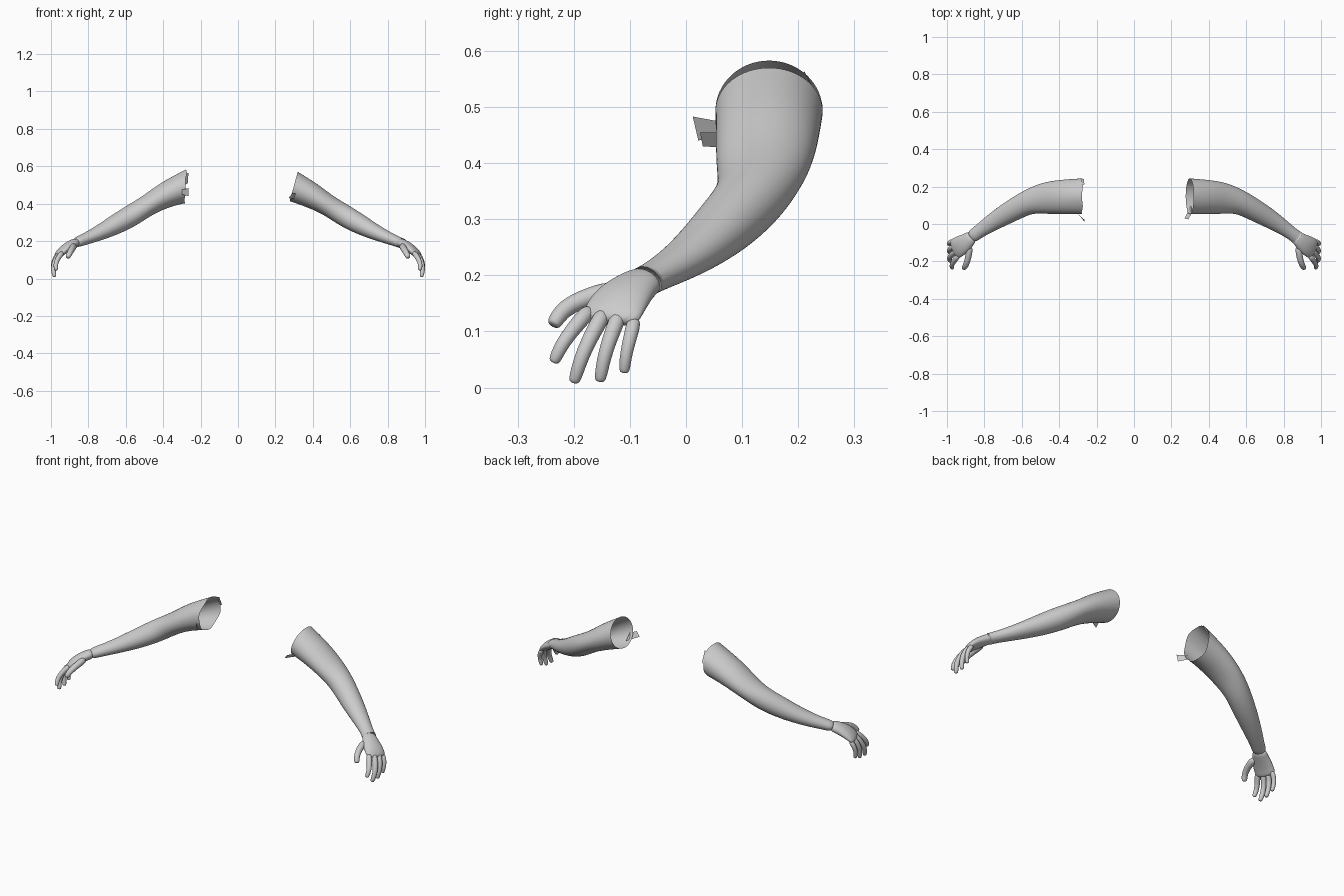
import bpy
import bmesh
from math import sin, cos, tau
from mathutils import Vector

cube = bpy.data.objects.get("Cube")
if cube:
    bpy.data.objects.remove(cube)

GREY = (0.6, 0.6, 0.6, 1)
skin = bpy.data.materials.new("plain grey")
skin.use_nodes = True
skin.diffuse_color = GREY
skin.node_tree.nodes["Principled BSDF"].inputs["Base Color"].default_value = GREY


def add_object(name, bm, levels):
    mesh = bpy.data.meshes.new(name)
    bm.to_mesh(mesh)
    bm.free()
    mesh.materials.append(skin)
    for face in mesh.polygons:
        face.use_smooth = True
    obj = bpy.data.objects.new(name, mesh)
    bpy.context.collection.objects.link(obj)
    if levels:
        sub = obj.modifiers.new("smooth", 'SUBSURF')
        sub.levels = sub.render_levels = levels
    return obj


def loft(name, sections, side, count, axis=None, rim=None, cap_start=False):
    """Skin elliptical sections (centre, half width, half thickness) along a path."""
    bm = bmesh.new()
    rings = []
    centres = [Vector(s[0]) for s in sections]
    last = len(centres) - 1
    for i, (_, wide, thick) in enumerate(sections):
        t = (centres[min(i + 1, last)] - centres[max(i - 1, 0)]).normalized()
        lat = Vector(axis) if axis else Vector((0, 0, 1)).cross(t)
        lat = (lat - t * lat.dot(t)).normalized()
        up = t.cross(lat)
        ring = []
        for k in range(count):
            a = tau * k / count
            p = centres[i] + lat * wide * cos(a) + up * thick * sin(a)
            if rim and i == 0:
                p = rim(a)
            ring.append(bm.verts.new((p.x * side, p.y, p.z)))
        rings.append(ring)
    for r, s in zip(rings, rings[1:]):
        for k in range(count):
            n = (k + 1) % count
            quad = [r[k], r[n], s[n], s[k]]
            bm.faces.new(quad if side < 0 else quad[::-1])
    ends = [rings[-1]] + ([rings[0]] if cap_start else [])
    for ring in ends:
        bm.faces.new(ring)
    if cap_start:
        bmesh.ops.recalc_face_normals(bm, faces=bm.faces)
    return add_object(name, bm, 2)


# Arm from shoulder cut to knuckles
ARM = [
    ((0.30, 0.148, 0.49), 0.099, 0.088),
    ((0.39, 0.145, 0.447), 0.094, 0.071),
    ((0.48, 0.138, 0.393), 0.087, 0.056),
    ((0.56, 0.122, 0.342), 0.067, 0.060),
    ((0.64, 0.078, 0.296), 0.061, 0.056),
    ((0.71, 0.038, 0.259), 0.054, 0.046),
    ((0.78, -0.006, 0.226), 0.044, 0.036),
    ((0.84, -0.048, 0.202), 0.035, 0.029),
    ((0.875, -0.075, 0.188), 0.037, 0.027),
]
HAND = [
    ((0.86, -0.063, 0.194), 0.033, 0.024),
    ((0.885, -0.085, 0.184), 0.041, 0.027),
    ((0.92, -0.112, 0.163), 0.054, 0.026),
    ((0.95, -0.129, 0.138), 0.057, 0.021),
    ((0.968, -0.137, 0.114), 0.052, 0.015),
]
PALM_AXIS = (0.4, 0.9, -0.15)

# Each finger: base, two joints, tip, thickness
FINGERS = {
    "index_finger": [(0.937, -0.168, 0.142), (0.961, -0.195, 0.112),
                     (0.976, -0.221, 0.078), (0.972, -0.235, 0.047), 0.0135],
    "middle_finger": [(0.950, -0.143, 0.138), (0.977, -0.164, 0.102),
                      (0.990, -0.186, 0.056), (0.981, -0.199, 0.012), 0.014],
    "ring_finger": [(0.960, -0.117, 0.134), (0.983, -0.132, 0.098),
                    (0.990, -0.146, 0.055), (0.981, -0.153, 0.014), 0.0135],
    "little_finger": [(0.965, -0.091, 0.125), (0.986, -0.098, 0.095),
                      (0.990, -0.107, 0.060), (0.983, -0.110, 0.029), 0.012],
    "thumb": [(0.878, -0.115, 0.175), (0.884, -0.172, 0.163),
              (0.897, -0.218, 0.142), (0.910, -0.236, 0.113), 0.017],
}


def left_rim(a):
    return Vector((0.298 + 0.022 * sin(a), 0.148 + 0.098 * cos(a), 0.492 + 0.08 * sin(a)))


def right_rim(a):
    ragged = 0.006 * sin(5 * a)
    return Vector((0.28 - 0.004 * sin(a) + ragged, 0.148 + 0.098 * cos(a), 0.493 + 0.092 * sin(a)))


def make_finger(name, data, side):
    *points, r = data
    p = [Vector(q) for q in points]
    tip = p[3] - p[2]
    path = [
        (p[0], r * 1.2), (p[1], r * 1.08), (p[2], r * 0.97),
        (p[3] - tip * 0.12, r * 0.88), (p[3] + tip * 0.1, r * 0.6),
    ]
    loft(name, [(c, w, w) for c, w in path], side, 10, axis=PALM_AXIS, cap_start=True)


for label, side, rim in (("left", 1, left_rim), ("right", -1, right_rim)):
    loft(label + "_arm", ARM, side, 16, rim=rim)
    loft(label + "_hand", HAND, side, 16, axis=PALM_AXIS, cap_start=True)
    for finger, data in FINGERS.items():
        make_finger(label + "_" + finger, data, side)


# Torn scraps hanging from the shoulder cuts
def scrap(name, corners):
    bm = bmesh.new()
    bm.faces.new([bm.verts.new(c) for c in corners])
    add_object(name, bm, 0)


scrap("left_front_scrap", [(0.31, 0.06, 0.455), (0.305, 0.10, 0.425),
                           (0.27, 0.03, 0.43), (0.29, 0.025, 0.455)])
scrap("right_front_scrap", [(-0.30, 0.055, 0.475), (-0.30, 0.055, 0.45),
                            (-0.265, 0.022, 0.44), (-0.265, 0.012, 0.483)])
scrap("right_back_scrap", [(-0.285, 0.245, 0.50), (-0.285, 0.21, 0.56),
                           (-0.265, 0.21, 0.565), (-0.268, 0.24, 0.51)])
